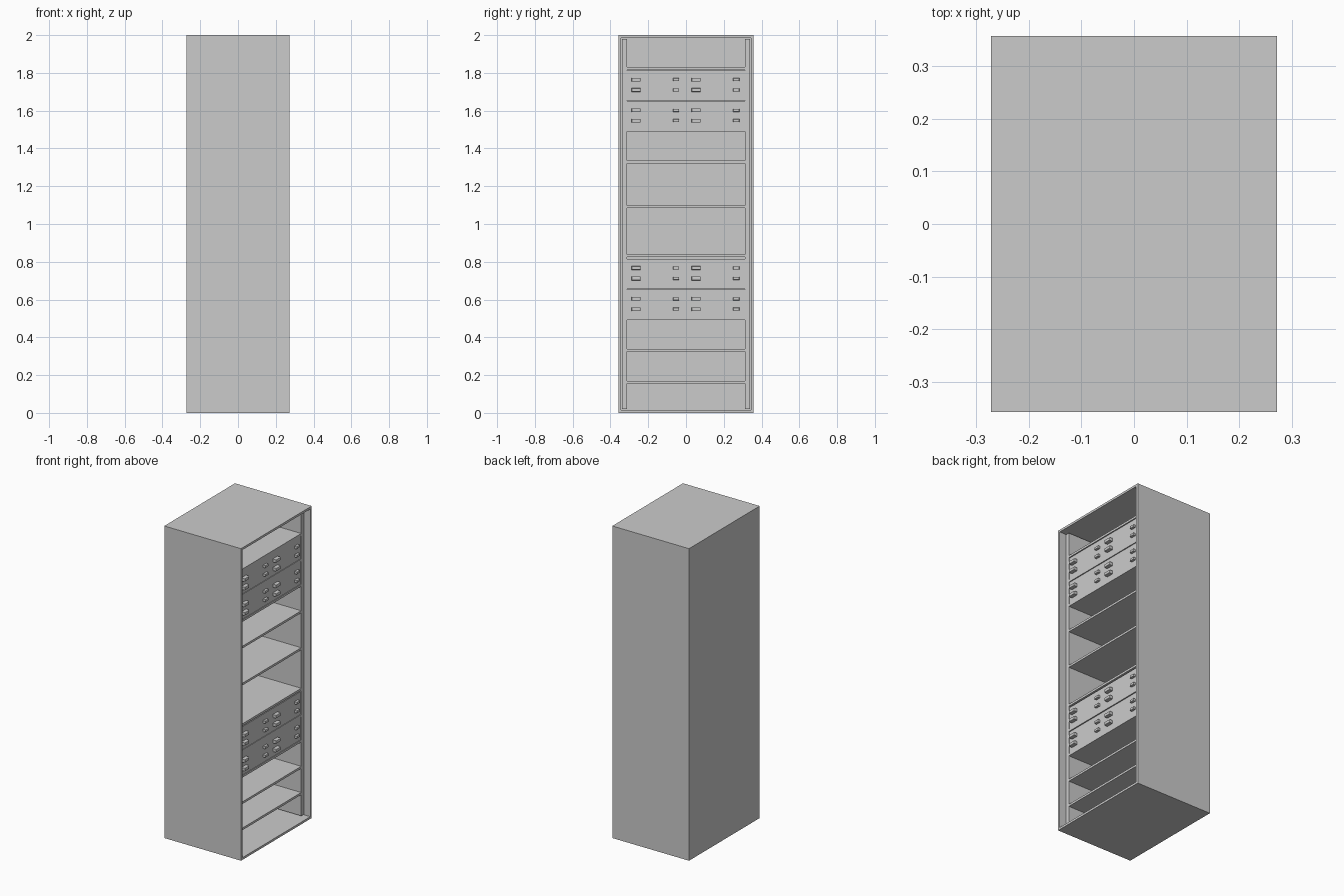
import bpy, bmesh
from mathutils import Matrix, Vector

if "Cube" in bpy.data.objects:
    bpy.data.objects.remove(bpy.data.objects["Cube"])

HX, HY, H = 0.272, 0.358, 2.0   # outer half sizes and height
T = 0.02                        # wall thickness
FX = 0.23                       # plane of shelf and server fronts
IY = 0.312                      # half width of the bay
BX = -HX + T                    # inside of the back wall


def box(name, x, y, z, bevel=0.0):
    lo, hi = Vector((x[0], y[0], z[0])), Vector((x[1], y[1], z[1]))
    bm = bmesh.new()
    m = Matrix.Translation((lo + hi) / 2) @ Matrix.Diagonal((*(hi - lo), 1))
    bmesh.ops.create_cube(bm, size=1, matrix=m)
    if bevel:
        # round only the outer rim of the part
        edges = [e for e in bm.edges if all(v.co.x > (lo.x + hi.x) / 2 for v in e.verts)]
        bmesh.ops.bevel(bm, geom=edges, offset=bevel, segments=2, profile=0.5, affect='EDGES')
    me = bpy.data.meshes.new(name)
    bm.to_mesh(me)
    bm.free()
    ob = bpy.data.objects.new(name, me)
    bpy.context.collection.objects.link(ob)
    return ob


# Cabinet shell: box with its +x side inset and pushed in to the back wall
shell = box("cabinet_shell", (-HX, HX), (-HY, HY), (0, H))
bm = bmesh.new()
bm.from_mesh(shell.data)
front = max(bm.faces, key=lambda f: f.calc_center_median().x)
bmesh.ops.inset_region(bm, faces=[front], thickness=T)
inner = bmesh.ops.extrude_discrete_faces(bm, faces=[front])["faces"][0]
bmesh.ops.translate(bm, verts=inner.verts, vec=(BX - HX, 0, 0))
bm.to_mesh(shell.data)
bm.free()

# Side rails that carry the shelves
for s in (-1, 1):
    box("side_rail", (BX, FX), sorted((s * IY, s * (HY - T))), (T, H - T))

# Shelves, named by the height of their top surface
for z in (0.17, 0.338, 0.507, 0.67, 0.838, 1.098, 1.335, 1.505, 1.667, 1.83):
    box("shelf", (BX, FX), (-IY, IY), (z - 0.014, z))


# Server units with a two by two set of latches and handles
def server(z0, z1, rows):
    box("server_unit", (BX, FX - 0.004), (-IY, IY), (z0, z1))
    for z in rows:
        for y in (-0.288, 0.03):
            box("server_handle", (FX - 0.006, FX + 0.02), (y, y + 0.047),
                (z - 0.01, z + 0.01), 0.004)
            box("server_latch", (FX - 0.006, FX + 0.012), (y + 0.22, y + 0.252),
                (z - 0.008, z + 0.008), 0.003)


for base in (0.507, 0.67, 1.505, 1.667):
    top = base + 0.146
    server(base, top, (base + 0.042, base + 0.097))
